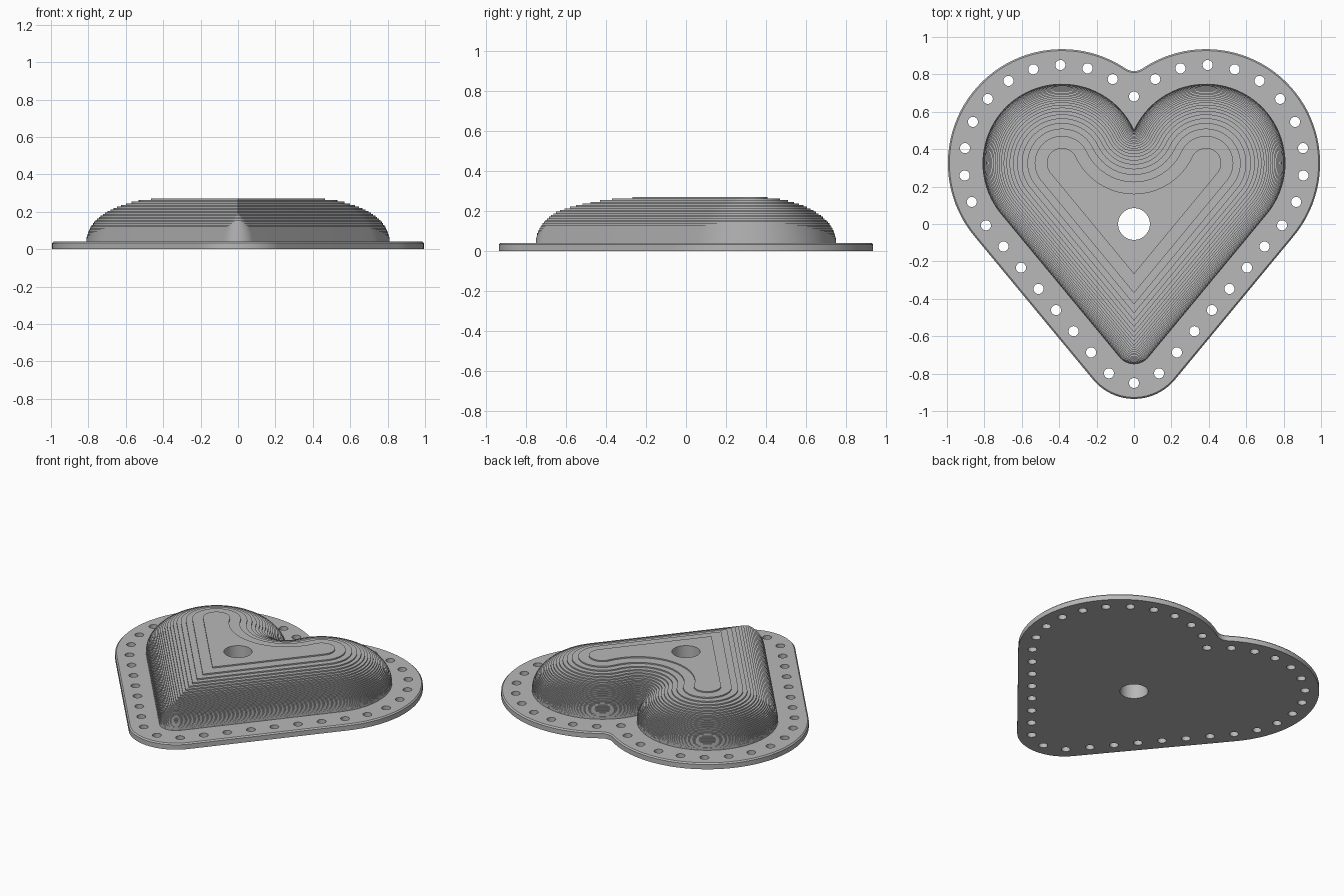
import bpy
import bmesh
from math import atan2, acos, cos, sin, sqrt, hypot, pi
from mathutils import Vector

cube = bpy.data.objects.get("Cube")
if cube:
    bpy.data.objects.remove(cube, do_unlink=True)

# Heart proportions: two lobe circles, a round tip and tangent straight sides
LOBE = Vector((0.385, 0.325))
LOBE_R = 0.425
TIP = Vector((0, -0.65))
TIP_R = 0.1
FLANGE = 0.185
FLANGE_TOP = 0.04
TOP = 0.27
STEPS = 28

axis = LOBE - TIP
SIDE = atan2(axis.y, axis.x) - acos((TIP_R - LOBE_R) / axis.length)
NOTCH = Vector((0, LOBE.y + sqrt(LOBE_R ** 2 - LOBE.x ** 2)))
FILLET = Vector((0, 0.9))


def arc(center, radius, start, end, count):
    angles = [start + (end - start) * i / count for i in range(count + 1)]
    return [center + radius * Vector((cos(a), sin(a))) for a in angles]


def half_heart(offset, fillet=False):
    """Right half of the heart outline, from the notch round to the tip."""
    radius = LOBE_R + offset
    if fillet:
        # Rounded notch of the flange
        to_lobe = LOBE - FILLET
        a = atan2(to_lobe.y, to_lobe.x)
        pts = arc(FILLET, to_lobe.length - radius, -pi / 2, a, 10)
        start = a + pi
    elif offset > 0:
        # Sharp notch where the widened lobes meet
        start = pi - acos(LOBE.x / radius)
        pts = arc(LOBE + radius * Vector((cos(start), sin(start))), 0, 0, 1, 10)
    else:
        # Inset outlines round off around the notch point
        to_notch = NOTCH - LOBE
        start = atan2(to_notch.y, to_notch.x)
        pts = arc(NOTCH, -offset, -pi / 2, start - pi, 10)
    pts += arc(LOBE, radius, start, SIDE, 44)
    tip_r = TIP_R + offset
    if tip_r > 0:
        pts += arc(TIP, tip_r, SIDE, -pi / 2, 12)
    else:
        # Straight sides meet in a point
        pts += arc(TIP + Vector((0, tip_r / sin(SIDE))), 0, 0, 1, 12)
    pts[0].x = pts[-1].x = 0
    return pts


def heart(offset, fillet=False):
    half = half_heart(offset, fillet)
    return half + [Vector((-p.x, p.y)) for p in half[-2:0:-1]]


def finish_mesh(bm, name):
    bmesh.ops.recalc_face_normals(bm, faces=bm.faces)
    mesh = bpy.data.meshes.new(name)
    bm.to_mesh(mesh)
    bm.free()
    obj = bpy.data.objects.new(name, mesh)
    bpy.context.collection.objects.link(obj)
    return obj


# Levels of the body: flange with a bevelled rim, then a terraced dome
levels = [
    (heart(FLANGE, True), 0),
    (heart(FLANGE, True), FLANGE_TOP - 0.008),
    (heart(FLANGE - 0.008, True), FLANGE_TOP),
]
for i in range(STEPS):
    t = 0.99 * i / (STEPS - 1)
    outline = heart(-0.4 * (1 - sqrt(1 - t * t)))
    low = FLANGE_TOP + (TOP - FLANGE_TOP) * i / STEPS
    high = FLANGE_TOP + (TOP - FLANGE_TOP) * (i + 1) / STEPS
    levels += [(outline, low), (outline, high)]

bm = bmesh.new()
rings = [[bm.verts.new((p.x, p.y, z)) for p in outline] for outline, z in levels]
for a, b in zip(rings, rings[1:]):
    for i in range(len(a)):
        j = (i + 1) % len(a)
        bm.faces.new((a[i], a[j], b[j], b[i]))
bm.faces.new(rings[0])
bm.faces.new(rings[-1])
bmesh.ops.remove_doubles(bm, verts=bm.verts, dist=0.00002)
body = finish_mesh(bm, "heart_body")

# Stitch holes evenly spaced along the flange
path = half_heart(0.1)
lengths = [(q - p).length for p, q in zip(path, path[1:])]
total = sum(lengths)
GAPS = 19
spots = []
for k in range(GAPS + 1):
    left = total * k / GAPS
    for p, q, length in zip(path, path[1:], lengths):
        if length > 1e-6 and left <= length + 1e-5:
            spots.append(p.lerp(q, left / length))
            break
        left -= length
spots += [Vector((-p.x, p.y)) for p in spots if p.x > 0.01]


# Hole cutter: all stitch holes plus the large middle hole
bm = bmesh.new()
for spot, radius, sides in [(s, 0.027, 24) for s in spots] + [(Vector((0, 0)), 0.085, 48)]:
    made = bmesh.ops.create_cone(bm, cap_ends=True, segments=sides, radius1=radius,
                                 radius2=radius, depth=1)
    bmesh.ops.translate(bm, verts=made["verts"], vec=(spot.x, spot.y, 0.1))
cutter = finish_mesh(bm, "hole_cutter")
cutter.hide_render = True

cut = body.modifiers.new("holes", 'BOOLEAN')
cut.operation = 'DIFFERENCE'
cut.solver = 'EXACT'
cut.object = cutter
bpy.context.view_layer.update()
result = body.evaluated_get(bpy.context.evaluated_depsgraph_get())
mesh = bpy.data.meshes.new_from_object(result)
body.modifiers.clear()
body.data = mesh
bpy.data.objects.remove(cutter, do_unlink=True)

# Plain grey material
grey = bpy.data.materials.new("plain grey")
grey.use_nodes = True
colour = (0.48, 0.48, 0.48, 1)
grey.diffuse_color = colour
grey.node_tree.nodes["Principled BSDF"].inputs["Base Color"].default_value = colour
body.data.materials.clear()
body.data.materials.append(grey)

# Smooth curved walls, crisp terrace edges
bpy.ops.object.select_all(action='DESELECT')
body.select_set(True)
bpy.context.view_layer.objects.active = body
bpy.ops.object.shade_smooth_by_angle(angle=pi / 6)
